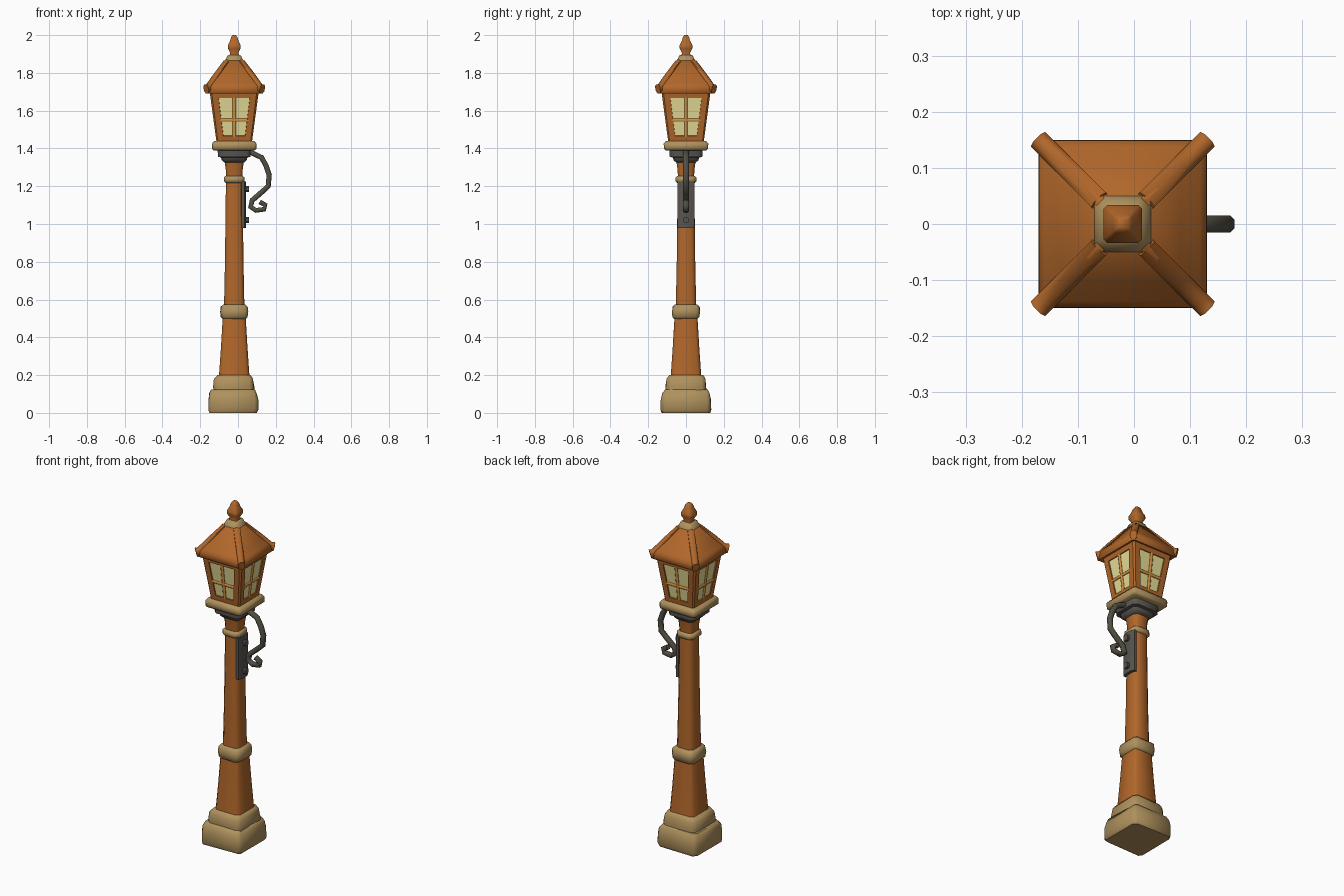
import bpy, bmesh, math, random
from mathutils import Vector, Matrix

if "Cube" in bpy.data.objects:
    bpy.data.objects.remove(bpy.data.objects["Cube"])

random.seed(4)
CX = -0.02  # axis of the post


def material(name, rgb):
    m = bpy.data.materials.new(name)
    m.diffuse_color = (*rgb, 1)
    m.use_nodes = True
    m.node_tree.nodes["Principled BSDF"].inputs["Base Color"].default_value = m.diffuse_color
    return m


WOOD = material("orange_wood", (0.44, 0.135, 0.023))
STONE = material("tan_stone", (0.43, 0.285, 0.11))
IRON = material("dark_iron", (0.085, 0.078, 0.055))
PLATE = material("grey_metal", (0.1, 0.09, 0.08))
GLASS = material("pale_yellow_glass", (0.92, 0.84, 0.36))
BARS = material("light_orange_wood", (0.66, 0.28, 0.05))


def finish(bm, name, mats, angle=35):
    bmesh.ops.recalc_face_normals(bm, faces=bm.faces)
    me = bpy.data.meshes.new(name)
    bm.to_mesh(me)
    bm.free()
    for m in mats:
        me.materials.append(m)
    ob = bpy.data.objects.new(name, me)
    bpy.context.collection.objects.link(ob)
    bpy.ops.object.select_all(action='DESELECT')
    ob.select_set(True)
    bpy.context.view_layer.objects.active = ob
    bpy.ops.object.shade_smooth_by_angle(angle=math.radians(angle))
    return ob


def bridge(bm, loops):
    n = len(loops[0])
    for a, b in zip(loops, loops[1:]):
        for i in range(n):
            bm.faces.new((a[i], a[(i + 1) % n], b[(i + 1) % n], b[i]))
    bm.faces.new(loops[0][::-1])
    bm.faces.new(loops[-1])


def loft_bm(rings, chamfer, cx=CX, jitter=0.0):
    """Stack of chamfered squares, rings = (z, half width)."""
    bm = bmesh.new()
    loops = []
    for z, h in rings:
        c = h * chamfer
        pts = []
        for k in range(4):
            rot = Matrix.Rotation(k * math.pi / 2, 3, 'Z')
            pts += [rot @ Vector((h, -h + c, 0)), rot @ Vector((h, h - c, 0))]
        loops.append([bm.verts.new((p.x + cx + random.uniform(-jitter, jitter),
                                    p.y + random.uniform(-jitter, jitter), z)) for p in pts])
    bridge(bm, loops)
    return bm


def loft(name, mat, rings, chamfer=0.25, cx=CX, jitter=0.0, angle=55):
    return finish(loft_bm(rings, chamfer, cx, jitter), name, [mat], angle)


def add_bar(bm, path, side, width, thick):
    """Chamfered bar swept along a path; side is the constant width direction."""
    path = [Vector(p) for p in path]
    side = Vector(side).normalized()
    loops = []
    for i, p in enumerate(path):
        t = (path[min(i + 1, len(path) - 1)] - path[max(i - 1, 0)]).normalized()
        n = side.cross(t).normalized()
        k = thick[i] if isinstance(thick, list) else thick
        offs = [(1, .5), (.5, 1), (-.5, 1), (-1, .5), (-1, -.5), (-.5, -1), (.5, -1), (1, -.5)]
        loops.append([bm.verts.new(p + side * a * width + n * b * k) for a, b in offs])
    bridge(bm, loops)


def spin4(bm):
    """Repeat geometry around the post axis."""
    src = bm.verts[:] + bm.edges[:] + bm.faces[:]
    for k in (1, 2, 3):
        d = bmesh.ops.duplicate(bm, geom=src)
        bmesh.ops.rotate(bm, verts=[v for v in d["geom"] if isinstance(v, bmesh.types.BMVert)],
                         matrix=Matrix.Rotation(k * math.pi / 2, 3, 'Z'))
    bmesh.ops.translate(bm, verts=bm.verts, vec=(CX, 0, 0))


# Stone foot
loft("stone_base", STONE, [(0, .126), (.015, .131), (.07, .13), (.105, .126), (.125, .113)],
     .13, -.026, .004)
loft("stone_step", STONE, [(.11, .106), (.14, .107), (.18, .103), (.2, .09)], .2, -.022, .003)

# Wooden post with stone bands
loft("lower_post", WOOD, [(.19, .081), (.35, .07), (.52, .06)], .22)
loft("middle_band", STONE, [(.497, .06), (.507, .07), (.535, .073), (.562, .071), (.575, .058)],
     .25, jitter=.002)
loft("upper_post", WOOD, [(.56, .054), (.8, .049), (1.23, .044)], .35)
loft("neck_band", STONE, [(1.218, .046), (1.226, .055), (1.246, .055), (1.255, .045)], .35)
loft("post_neck", WOOD, [(1.24, .042), (1.29, .045), (1.34, .052)], .35)
loft("metal_cap", PLATE, [(1.325, .052), (1.338, .066), (1.352, .07), (1.356, .086), (1.395, .088)],
     .25)
loft("lantern_platform", STONE, [(1.39, .108), (1.398, .117), (1.425, .118), (1.438, .108),
                                 (1.44, .09)], .1)

# Lantern body: the four sides are inset to make recessed windows
bm = loft_bm([(1.435, .094), (1.698, .1295)], .08)
bm.normal_update()
sides = sorted((f for f in bm.faces if abs(f.normal.z) < .5), key=lambda f: -f.calc_area())[:4]
bmesh.ops.inset_individual(bm, faces=sides, thickness=.032, use_even_offset=True)
bmesh.ops.inset_individual(bm, faces=sides, thickness=.001, depth=-.006)
for f in sides:
    f.material_index = 1
finish(bm, "lantern_body", [WOOD, GLASS], 25)

# Window bars
bm = bmesh.new()
depth = lambda z: -(.094 + (z - 1.435) * .135) + .005
add_bar(bm, [(0, depth(z), z) for z in (1.46, 1.67)], (1, 0, 0), .009, .005)
add_bar(bm, [(x, depth(1.55), 1.55) for x in (-.077, .077)], (0, 0, 1), .008, .005)
spin4(bm)
finish(bm, "window_bars", [BARS], 80)

# Roof, hip ridges and finial
loft("roof", WOOD, [(1.695, .128), (1.69, .144), (1.703, .15), (1.728, .149), (1.745, .138),
                    (1.79, .103), (1.87, .046)], .06)
bm = bmesh.new()
add_bar(bm, [(.149, -.149, 1.715), (.13, -.13, 1.722), (.1, -.1, 1.782), (.042, -.042, 1.862)],
        (1, 1, 0), .018, [.024, .024, .011, .006])
spin4(bm)
finish(bm, "roof_hips", [WOOD], 60)
loft("roof_collar", STONE, [(1.85, .05), (1.865, .05), (1.875, .043), (1.892, .036), (1.895, .025)],
     .3)
loft("finial", WOOD, [(1.885, .028), (1.905, .021), (1.93, .034), (1.945, .034), (1.965, .024),
                      (1.99, .016), (2.0, .009)], .2)

# Iron scroll bracket
bm = bmesh.new()
add_bar(bm, [(.03, 0, 1.375), (.07, 0, 1.378), (.125, 0, 1.352), (.15, 0, 1.305), (.165, 0, 1.26),
             (.16, 0, 1.2), (.118, 0, 1.162), (.075, 0, 1.125), (.067, 0, 1.09), (.095, 0, 1.072),
             (.14, 0, 1.078), (.145, 0, 1.1), (.115, 0, 1.117)],
        (0, 1, 0), .015, [.014] * 9 + [.013] * 4)
finish(bm, "scroll_bracket", [IRON], 60)

# Wall plate with two bolts
bm = bmesh.new()
add_bar(bm, [(.027, 0, .98), (.027, 0, 1.225)], (0, 1, 0), .044, .016)
finish(bm, "bracket_plate", [PLATE], 60)
for i, z in enumerate((1.02, 1.185)):
    bm = bmesh.new()
    add_bar(bm, [(.03, 0, z), (.058, 0, z)], (0, 1, 0), .016, .016)
    finish(bm, f"plate_bolt_{i + 1}", [PLATE])
